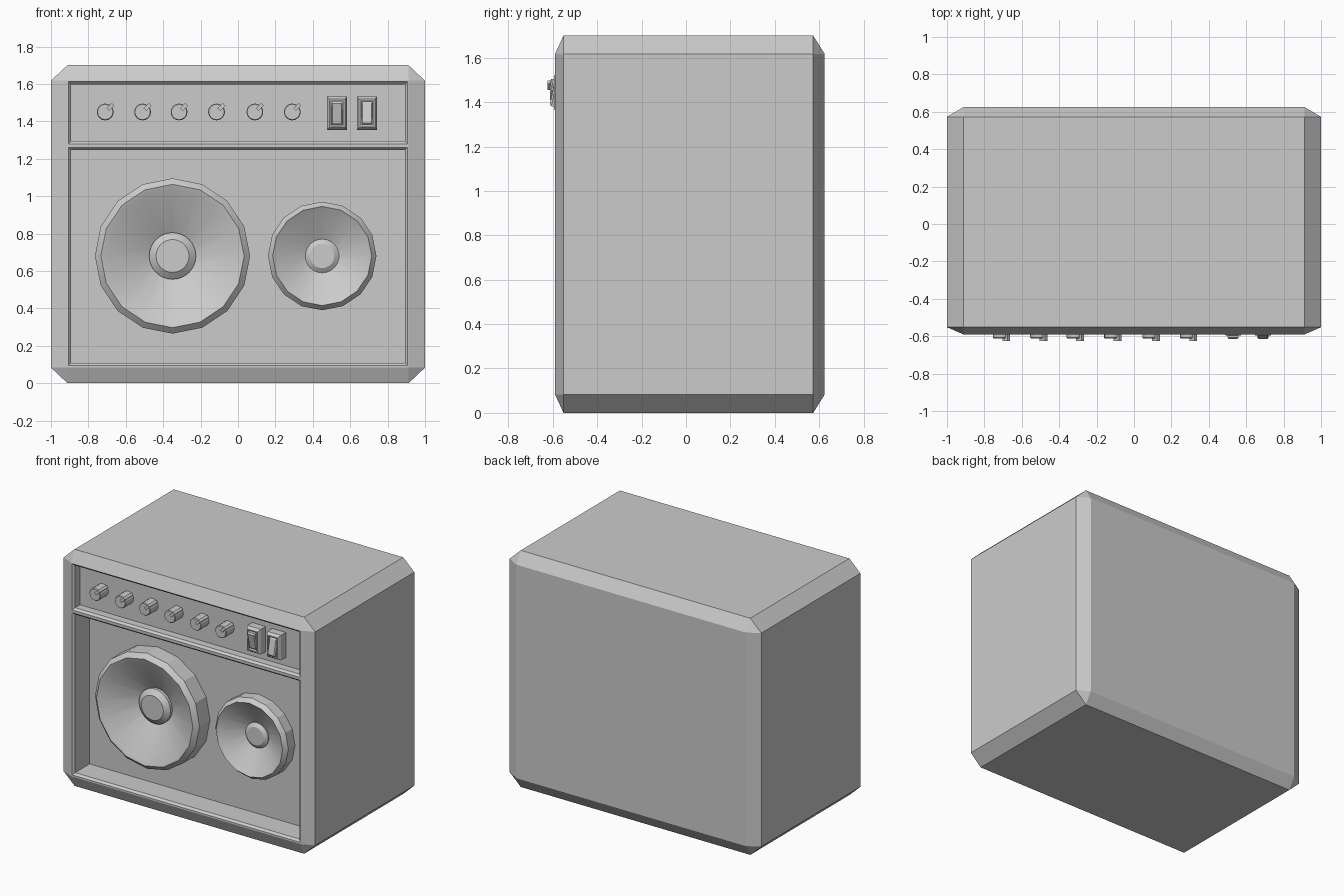
import bpy, bmesh, math
from mathutils import Vector

if "Cube" in bpy.data.objects:
    bpy.data.objects.remove(bpy.data.objects["Cube"])


def add_object(name, bm):
    bmesh.ops.recalc_face_normals(bm, faces=bm.faces)
    me = bpy.data.meshes.new(name)
    bm.to_mesh(me)
    bm.free()
    ob = bpy.data.objects.new(name, me)
    bpy.context.collection.objects.link(ob)
    return ob


def loft(name, rings, cap_start=True):
    """Skin between rings of equal length, capping the ends."""
    bm = bmesh.new()
    rows = [[bm.verts.new(p) for p in ring] for ring in rings]
    n = len(rows[0])
    for a, b in zip(rows, rows[1:]):
        for i in range(n):
            j = (i + 1) % n
            bm.faces.new((a[i], a[j], b[j], b[i]))
    if cap_start:
        bm.faces.new(rows[0])
    bm.faces.new(rows[-1])
    return add_object(name, bm)


def rect(cx, cz, hx, hz, y, tilt=0.0):
    """Rectangle facing -y; tilt pushes its top forward and its bottom back."""
    return [(cx - hx, y + tilt, cz - hz), (cx + hx, y + tilt, cz - hz),
            (cx + hx, y - tilt, cz + hz), (cx - hx, y - tilt, cz + hz)]


def circle(cx, cz, r, y, n):
    return [(cx + r * math.sin(2 * math.pi * i / n), y,
             cz + r * math.cos(2 * math.pi * i / n)) for i in range(n)]


def smooth(ob, degrees):
    bpy.ops.object.select_all(action='DESELECT')
    ob.select_set(True)
    bpy.context.view_layer.objects.active = ob
    bpy.ops.object.shade_smooth_by_angle(angle=math.radians(degrees))


# cabinet: chamfered box
bm = bmesh.new()
for sx in (-1, 1):
    for y_out, y_in in ((-0.59, -0.552), (0.625, 0.573)):
        for z_out, z_in in ((0.0, 0.083), (1.70, 1.617)):
            bm.verts.new((sx, y_in, z_in))
            bm.verts.new((sx * 0.912, y_out, z_in))
            bm.verts.new((sx * 0.912, y_in, z_out))
bmesh.ops.convex_hull(bm, input=bm.verts[:])
bmesh.ops.dissolve_limit(bm, angle_limit=0.01, verts=bm.verts[:], edges=bm.edges[:])
cabinet = add_object("cabinet", bm)

# control panel and speaker bay recesses, each with a bevelled lip
for name, z0, z1, depth in (("control_recess", 1.28, 1.612, -0.52),
                            ("speaker_recess", 0.095, 1.26, -0.41)):
    cz, hz = (z0 + z1) / 2, (z1 - z0) / 2
    cutter = loft(name + "_cutter", [rect(0, cz, 0.906, hz, -0.7),
                                     rect(0, cz, 0.906, hz, -0.59),
                                     rect(0, cz, 0.892, hz - 0.014, -0.575),
                                     rect(0, cz, 0.892, hz - 0.014, depth)])
    cutter.hide_render = True
    cutter.hide_viewport = True
    mod = cabinet.modifiers.new(name, 'BOOLEAN')
    mod.operation = 'DIFFERENCE'
    mod.solver = 'EXACT'
    mod.object = cutter

# speakers: rim and cone, then centre cap
speakers = (
    ("woofer", -0.35, 0.415,
     ((0.415, -0.405), (0.415, -0.53), (0.383, -0.56), (0.355, -0.55), (0.12, -0.42)),
     ((0.125, -0.415), (0.125, -0.445), (0.088, -0.473))),
    ("tweeter", 0.45, 0.29,
     ((0.29, -0.405), (0.29, -0.485), (0.265, -0.515), (0.25, -0.505), (0.085, -0.418)),
     ((0.09, -0.412), (0.09, -0.428), (0.065, -0.445))),
)
for name, x, r, cone, cap in speakers:
    smooth(loft(name + "_cone", [circle(x, 0.68, r, y, 16) for r, y in cone], False), 20)
    smooth(loft(name + "_cap", [circle(x, 0.68, r, y, 32) for r, y in cap]), 25)

# control knobs with a pointer at the upper right
for k, x in enumerate((-0.71, -0.51, -0.315, -0.115, 0.09, 0.29)):
    smooth(loft(f"knob_{k + 1}", [circle(x, 1.45, r, y, 16) for r, y in
                                  ((0.045, -0.515), (0.045, -0.607), (0.041, -0.612))]), 25)
    u = Vector((0.7071, 0, 0.7071))
    v = Vector((-0.7071, 0, 0.7071))
    c = Vector((x, 0, 1.45))
    outline = [c + u * a + v * b for a, b in
               ((0.018, -0.01), (0.058, -0.01), (0.058, 0.01), (0.018, 0.01))]
    loft(f"knob_pointer_{k + 1}", [[(p.x, y, p.z) for p in outline] for y in (-0.53, -0.625)])

# rocker switches, tilted opposite ways
for k, (x, tilt) in enumerate(((0.53, 0.012), (0.69, -0.012))):
    loft(f"switch_frame_{k + 1}", [rect(x, 1.443, hx, hz, y) for hx, hz, y in
         ((0.054, 0.09, -0.515), (0.054, 0.09, -0.575), (0.042, 0.076, -0.595),
          (0.034, 0.068, -0.595), (0.034, 0.068, -0.57))])
    loft(f"switch_rocker_{k + 1}", [rect(x, 1.443, 0.03, 0.062, -0.56),
                                    rect(x, 1.443, 0.03, 0.062, -0.594, tilt),
                                    rect(x, 1.443, 0.024, 0.052, -0.602, tilt)])
